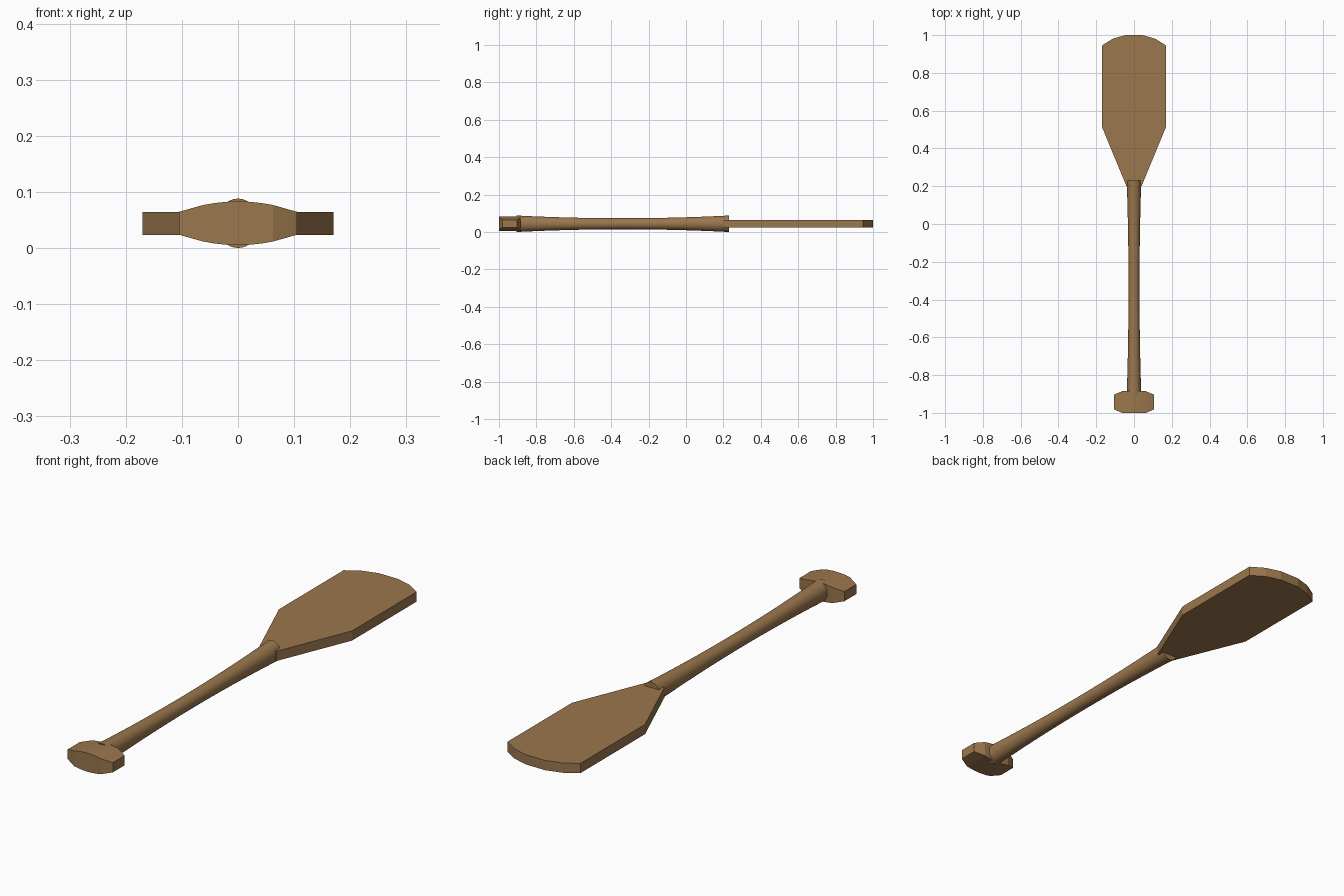
import bpy, bmesh, math

if "Cube" in bpy.data.objects:
    bpy.data.objects.remove(bpy.data.objects["Cube"])

ZC = 0.0443  # height of the paddle's centre line

wood = bpy.data.materials.new("warm wood")
wood.diffuse_color = (0.328, 0.184, 0.074, 1)
wood.use_nodes = True
wood.node_tree.nodes["Principled BSDF"].inputs["Base Color"].default_value = wood.diffuse_color


def finish(name, bm, angle):
    bmesh.ops.recalc_face_normals(bm, faces=bm.faces)
    me = bpy.data.meshes.new(name)
    bm.to_mesh(me)
    bm.free()
    me.materials.append(wood)
    ob = bpy.data.objects.new(name, me)
    bpy.context.collection.objects.link(ob)
    bpy.ops.object.select_all(action='DESELECT')
    ob.select_set(True)
    bpy.context.view_layer.objects.active = ob
    bpy.ops.object.shade_smooth_by_angle(angle=math.radians(angle))
    return ob


def loft(name, rings, angle):
    """Skin a list of closed rings and cap both ends."""
    bm = bmesh.new()
    vs = [[bm.verts.new(p) for p in ring] for ring in rings]
    n = len(vs[0])
    for a, b in zip(vs, vs[1:]):
        for i in range(n):
            j = (i + 1) % n
            bm.faces.new((a[i], a[j], b[j], b[i]))
    bm.faces.new(vs[0])
    bm.faces.new(vs[-1])
    return finish(name, bm, angle)


# Shaft: round bar that is slimmer in the middle
Y0, Y1, SIDES, STEPS = -0.905, 0.23, 32, 16
rings = []
for s in range(STEPS + 1):
    t = s / STEPS
    k = (2 * t - 1) ** 2
    rx, rz = 0.029 + 0.0095 * k, 0.0295 + 0.0145 * k
    rings.append([(rx * math.cos(2 * math.pi * i / SIDES), Y0 + (Y1 - Y0) * t,
                   ZC + rz * math.sin(2 * math.pi * i / SIDES)) for i in range(SIDES)])
loft("shaft", rings, 40)

# Blade: flat plate with tapered neck and gently curved tip
half = [(0.04, 0.2), (0.17, 0.515), (0.17, 0.945), (0.112, 0.981), (0.045, 1.0)]
outline = half + [(-x, y) for x, y in reversed(half)]
loft("blade", [[(x, y, ZC + h) for x, y in outline] for h in (-0.0205, 0.0205)], 10)

# Grip: crosswise handle, arched in height, with clipped corners in plan
rings = []
for x in (-0.105, -0.0625, -0.042, -0.021, 0, 0.021, 0.042, 0.0625, 0.105):
    h = 0.039 - 0.0185 * (x / 0.105) ** 2
    d = 0.0395 if abs(x) > 0.1 else 0.0575
    rings.append([(x, -0.9425 + sy * d, ZC + sz * h)
                  for sy, sz in ((-1, -1), (1, -1), (1, 1), (-1, 1))])
loft("grip", rings, 20)
